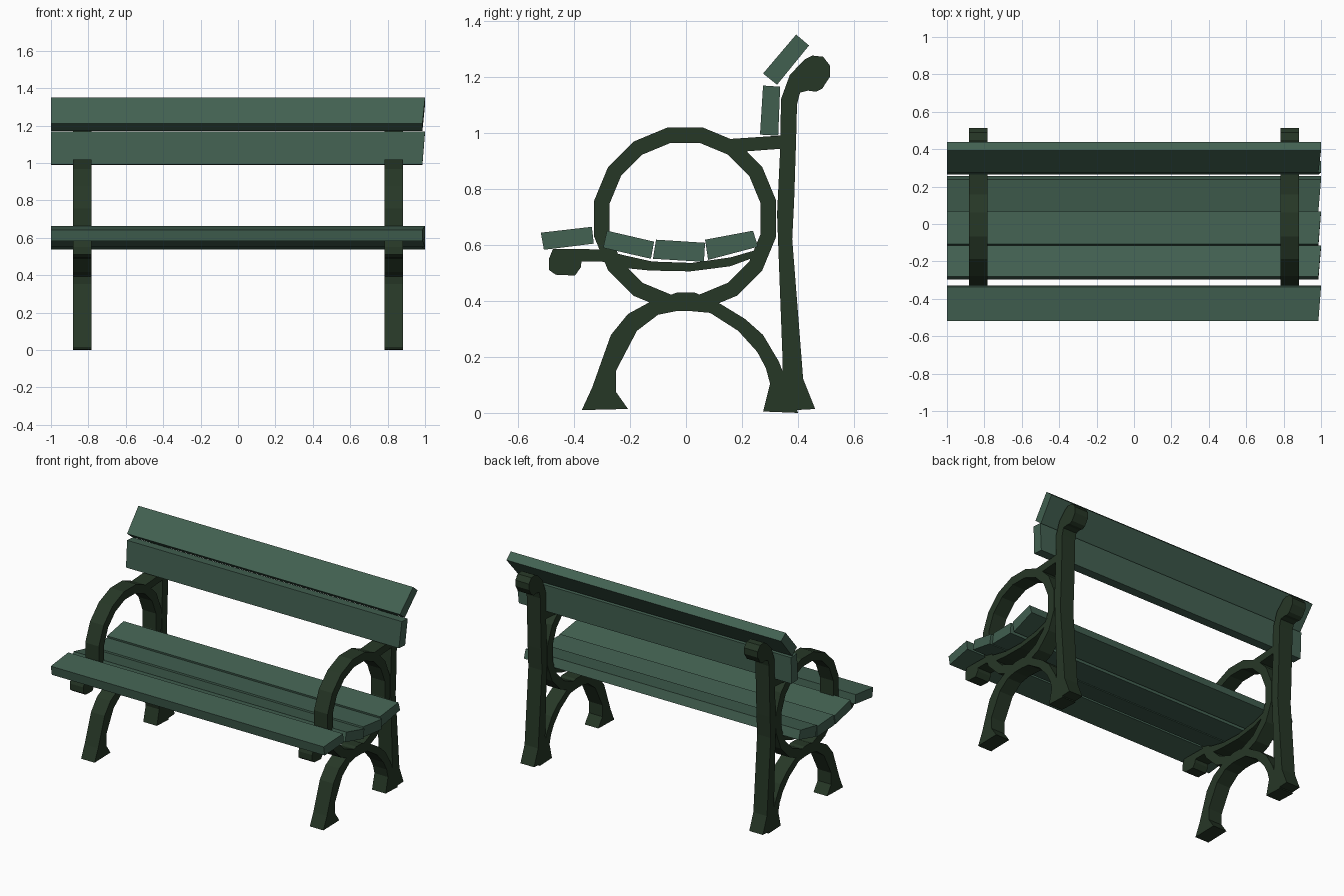
import bpy, bmesh, math

if "Cube" in bpy.data.objects:
    bpy.data.objects.remove(bpy.data.objects["Cube"])

def material(name, rgb):
    m = bpy.data.materials.new(name)
    m.diffuse_color = (*rgb, 1)
    m.use_nodes = True
    m.node_tree.nodes["Principled BSDF"].inputs["Base Color"].default_value = m.diffuse_color
    return m

IRON = material("dark green iron", (0.0195, 0.038, 0.0195))
WOOD = material("green painted wood", (0.056, 0.121, 0.084))
X0, X1 = 0.783, 0.882   # width range of each side frame

def finish(name, bm, mat, mirror=False):
    bmesh.ops.recalc_face_normals(bm, faces=bm.faces)
    me = bpy.data.meshes.new(name)
    bm.to_mesh(me)
    bm.free()
    me.materials.append(mat)
    ob = bpy.data.objects.new(name, me)
    bpy.context.collection.objects.link(ob)
    if mirror:
        ob.modifiers.new("mirror", 'MIRROR').use_mirror_merge = False
    return ob

def band(name, a, b, closed=False):
    """Iron strip between two matching side-view (y, z) lines, mirrored in x."""
    bm = bmesh.new()
    n = len(a)
    rows = [[bm.verts.new((x, *p)) for p in line] for x in (X0, X1) for line in (a, b)]
    a0, b0, a1, b1 = rows
    for i in range(n if closed else n - 1):
        j = (i + 1) % n
        for p, q in ((a0, b0), (b0, b1), (b1, a1), (a1, a0)):
            bm.faces.new((p[i], p[j], q[j], q[i]))
    if not closed:
        for i in (0, n - 1):
            bm.faces.new((a0[i], b0[i], b1[i], a1[i]))
    return finish(name, bm, IRON, True)

# armrest ring
def circle(r, n=16):
    return [(-0.003 + r * math.cos((i + .5) * math.tau / n),
             0.693 + r * math.sin((i + .5) * math.tau / n)) for i in range(n)]
band("armrest_ring", circle(0.331), circle(0.275), True)

# arched legs with flared feet
band("leg_arch",
     [(-.372, .01), (-.335, .09), (-.268, .278), (-.207, .353), (-.13, .395), (-.03, .43),
      (.03, .43), (.121, .39), (.211, .335), (.275, .278), (.332, .182), (.37, .08), (.40, 0)],
     [(-.207, .014), (-.25, .075), (-.25, .15), (-.175, .293), (-.10, .35), (-.035, .363),
      (.02, .363), (.086, .357), (.186, .293), (.254, .218), (.285, .16), (.30, .104), (.275, .005)])

# back post with scrolled top
band("back_post",
     [(.34, .007), (.345, .18), (.329, .60), (.325, .71), (.336, .94), (.339, 1.12),
      (.371, 1.207), (.425, 1.262), (.45, 1.275), (.489, 1.271), (.514, 1.239)],
     [(.461, .014), (.418, .121), (.379, .62), (.386, .76), (.393, .98), (.396, 1.10),
      (.407, 1.143), (.436, 1.15), (.464, 1.146), (.486, 1.157), (.514, 1.20)])

# link from armrest to post
band("arm_link", [(.15, .977), (.345, .99)], [(.20, .932), (.345, .943)])

# curved seat rail with front scroll
band("seat_rail",
     [(-.475, .585), (-.40, .585), (-.30, .583), (-.22, .562), (-.12, .54), (.02, .535),
      (.16, .555), (.28, .59)],
     [(-.46, .53), (-.37, .54), (-.30, .54), (-.22, .517), (-.13, .508), (.015, .505),
      (.157, .523), (.285, .57)])
band("rail_scroll", [(-.475, .585), (-.489, .55), (-.489, .51), (-.465, .493)],
     [(-.38, .585), (-.372, .55), (-.375, .52), (-.396, .49)])

# slats: side-view corners; the first two are the front/lower top edge then rear/upper
def slat(name, lo, hi, hi2, lo2):
    bm = bmesh.new()
    ends = []
    for side in (-1, 1):
        ends.append([bm.verts.new((side - (0.014 if side > 0 and k in (0, 3) else 0), *p))
                     for k, p in enumerate((lo, hi, hi2, lo2))])
    l, r = ends
    bm.faces.new(l)
    bm.faces.new(r)
    for i in range(4):
        j = (i + 1) % 4
        bm.faces.new((l[i], l[j], r[j], r[i]))
    finish(name, bm, WOOD)

slat("seat_slat_front", (-.518, .643), (-.336, .664), (-.329, .604), (-.507, .582))
slat("seat_slat_2", (-.282, .65), (-.114, .611), (-.125, .55), (-.296, .589))
slat("seat_slat_3", (-.107, .618), (.068, .607), (.064, .539), (-.118, .55))
slat("seat_slat_rear", (.068, .618), (.239, .65), (.257, .593), (.079, .546))
slat("back_slat_lower", (.264, .993), (.275, 1.168), (.336, 1.164), (.329, .989))
slat("back_slat_upper", (.275, 1.211), (.393, 1.35), (.439, 1.311), (.325, 1.171))
